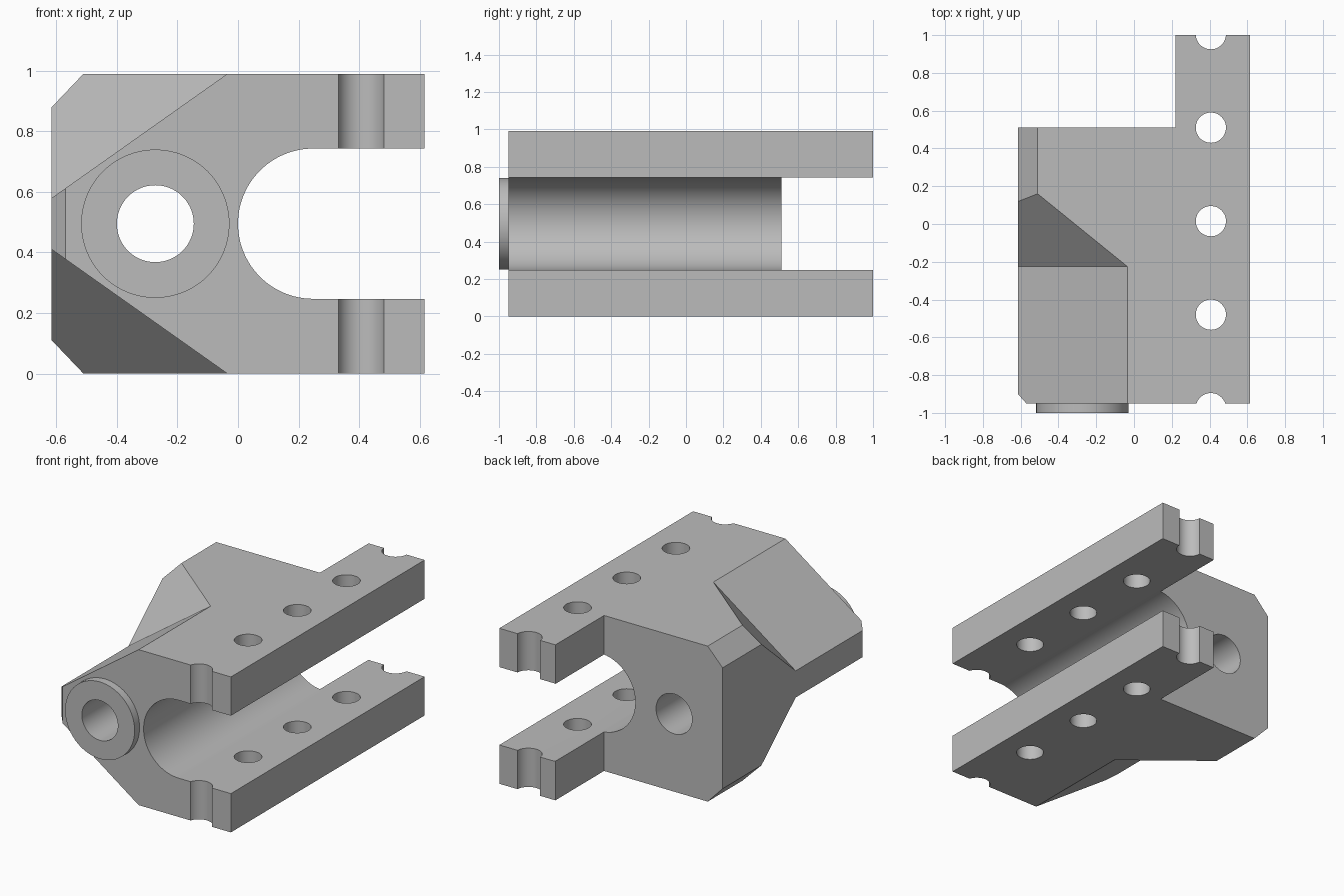
import bpy
import bmesh
from math import cos, sin, pi, radians

cube = bpy.data.objects.get("Cube")
if cube:
    bpy.data.objects.remove(cube, do_unlink=True)

H = 0.99           # block height
MID = H / 2        # mirror plane of the slot and the corner cuts
LEFT, RIGHT, FRONT, BACK = -0.615, 0.615, -0.95, 1.0
BORE_X = -0.273

grey = bpy.data.materials.new("plain grey")
grey.use_nodes = True
colour = (0.5, 0.5, 0.5, 1)
grey.diffuse_color = colour
grey.node_tree.nodes["Principled BSDF"].inputs["Base Color"].default_value = colour


def loft(name, start, end):
    """Closed solid between two matching rings of points."""
    bm = bmesh.new()
    a = [bm.verts.new(p) for p in start]
    b = [bm.verts.new(p) for p in end]
    bm.faces.new(a)
    bm.faces.new(b)
    for i in range(len(a)):
        j = (i + 1) % len(a)
        bm.faces.new((a[i], a[j], b[j], b[i]))
    bmesh.ops.recalc_face_normals(bm, faces=bm.faces)
    mesh = bpy.data.meshes.new(name)
    bm.to_mesh(mesh)
    bm.free()
    mesh.materials.append(grey)
    obj = bpy.data.objects.new(name, mesh)
    bpy.context.collection.objects.link(obj)
    return obj


def along_y(name, profile, y0, y1):
    return loft(name, [(x, y0, z) for x, z in profile], [(x, y1, z) for x, z in profile])


def along_z(name, profile, z0, z1):
    return loft(name, [(x, y, z0) for x, y in profile], [(x, y, z1) for x, y in profile])


def arc(cx, cy, r, a0=0, a1=2 * pi, n=64, closed=False):
    steps = [a0 + (a1 - a0) * i / n for i in range(n + closed)]
    return [(cx + r * cos(a), cy + r * sin(a)) for a in steps]


def combine(target, tool, operation="DIFFERENCE"):
    mod = target.modifiers.new("combine", "BOOLEAN")
    mod.operation = operation
    mod.solver = "EXACT"
    mod.object = tool
    bpy.context.view_layer.objects.active = target
    bpy.ops.object.modifier_apply(modifier=mod.name)
    bpy.data.objects.remove(tool, do_unlink=True)


# Block outline, with the rear notch and the small front corner chamfer
body = along_z("clamp_body", [
    (LEFT, -0.9), (-0.57, FRONT), (RIGHT, FRONT), (RIGHT, BACK),
    (0.22, BACK), (0.22, 0.51), (LEFT, 0.51)], 0, H)

# Round-bottomed slot open to the side
R = 0.248
slot = arc(R, MID, R, pi / 2, 3 * pi / 2, 48, True) + [(0.8, MID - R), (0.8, MID + R)]
combine(body, along_y("slot_cutter", slot, -1.2, 1.2))


# Long edge chamfers and the sloped front corner cuts, above and below
def slope(x):
    return H + (x + 0.035) * 0.707


wedge = [(0.065, slope(0.065)), (-0.735, slope(-0.735)), (-0.735, slope(0.065))]
chamfer = [(-0.41, 1.095), (-0.715, 0.775), (-0.715, 1.095)]
for flip in (False, True):
    def fz(z):
        return H - z if flip else z

    combine(body, along_y("chamfer_cutter", [(x, fz(z)) for x, z in chamfer], -1.2, 1.2))
    combine(body, loft("slope_cutter",
                       [(x, -1.1, fz(z)) for x, z in wedge],
                       [(x, -0.225 + 1.146 * (z - slope(x)), fz(z)) for x, z in wedge]))

# Row of bolt holes through both jaws, the end ones cut open
for i in range(5):
    hole = arc(0.407, -0.975 + 0.495 * i, 0.08, n=48)
    combine(body, along_z("bolt_cutter", hole, -0.1, 1.1))

# Raised round boss and the bore through it
combine(body, along_y("boss", arc(BORE_X, MID, 0.245), -1, -0.9), "UNION")
combine(body, along_y("bore_cutter", arc(BORE_X, MID, 0.127), -1.2, 1.2))

bpy.ops.object.select_all(action="DESELECT")
body.select_set(True)
bpy.context.view_layer.objects.active = body
bpy.ops.object.shade_smooth_by_angle(angle=radians(25))
